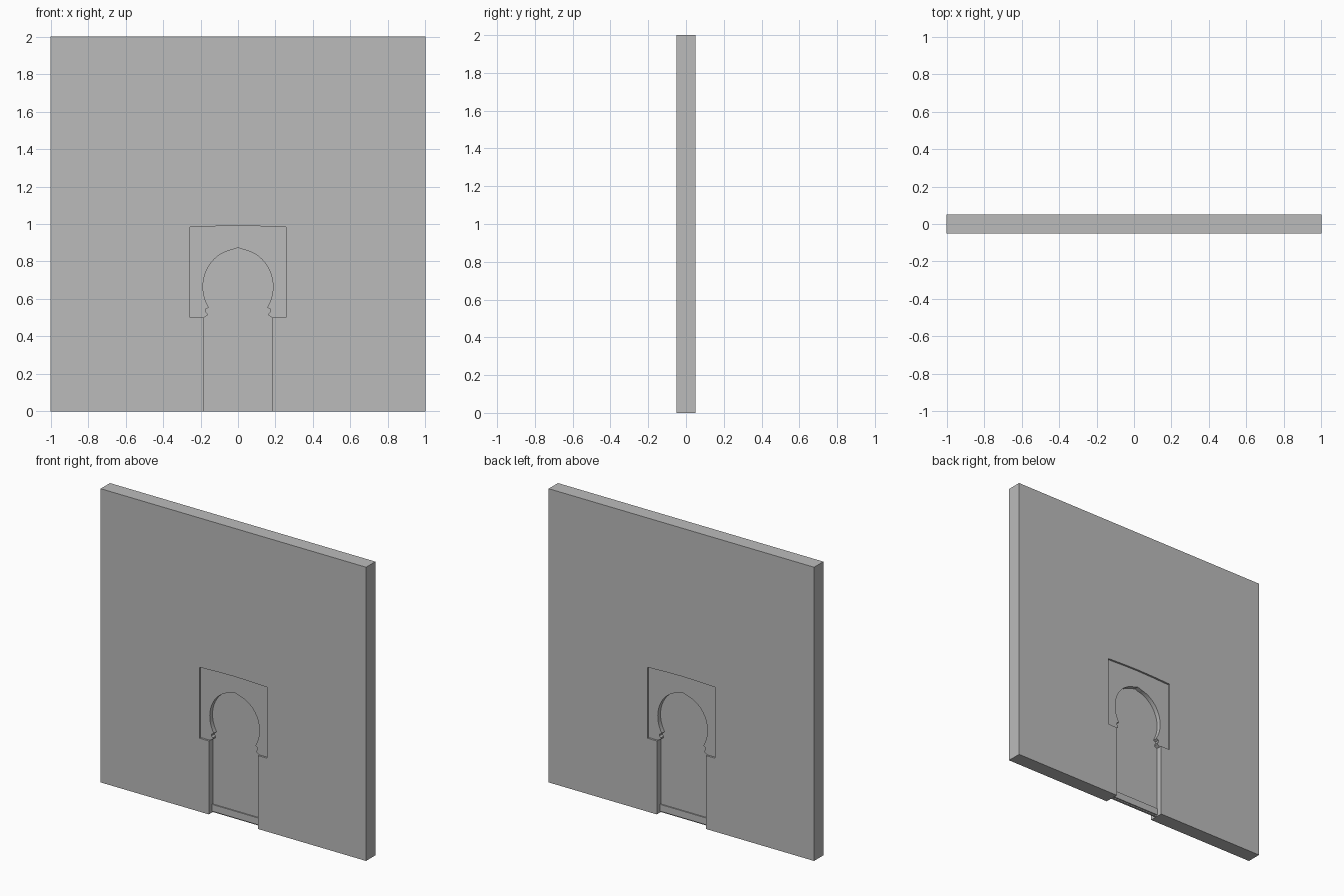
import bpy, bmesh
from math import sin, cos, radians

cube = bpy.data.objects.get("Cube")
if cube:
    bpy.data.objects.remove(cube)

stone = bpy.data.materials.new("grey_stone")
stone.use_nodes = True
stone.diffuse_color = (0.5, 0.5, 0.5, 1)
stone.node_tree.nodes["Principled BSDF"].inputs["Base Color"].default_value = (0.5, 0.5, 0.5, 1)

HALF = 0.05          # half the wall thickness
PANEL, DOOR, SILL = 0.013, 0.043, 0.035   # recess depths


def prism(name, outline, y0, y1):
    """Extrude an x-z outline from y0 to y1."""
    bm = bmesh.new()
    face = bm.faces.new([bm.verts.new((x, y0, z)) for x, z in outline])
    grown = bmesh.ops.extrude_face_region(bm, geom=[face])["geom"]
    for v in grown:
        if isinstance(v, bmesh.types.BMVert):
            v.co.y = y1
    bmesh.ops.recalc_face_normals(bm, faces=bm.faces)
    mesh = bpy.data.meshes.new(name)
    bm.to_mesh(mesh)
    bm.free()
    mesh.materials.append(stone)
    obj = bpy.data.objects.new(name, mesh)
    bpy.context.collection.objects.link(obj)
    return obj


def mirrored(right_side):
    """Close a right-hand profile with its mirror image."""
    return right_side + [(-x, z) for x, z in reversed(right_side) if x > 0]


def rect(w, z0, z1):
    return [(-w, z0), (w, z0), (w, z1), (-w, z1)]


# Horseshoe doorway profile: jamb, moulded impost, then the pointed arch
doorway = [(0.185, -0.1), (0.185, 0.5), (0.18, 0.502), (0.164, 0.512), (0.164, 0.522),
           (0.174, 0.532), (0.174, 0.545), (0.157, 0.553)]
for i in range(25):
    a = radians(-32 + i * 112 / 24)
    doorway.append((0.187 * cos(a), 0.665 + 0.2 * sin(a)))
doorway.append((0, 0.873))

# Square frame around the arch, with a slight rise in the top edge
frame = mirrored([(0.255, 0.5), (0.255, 0.983), (0.12, 0.988), (0, 0.99)])

wall = prism("wall", rect(1, 0, 2), -HALF, HALF)

# Cut the same recesses into both faces
for side, label in ((-1, "front"), (1, "back")):
    for part, outline, depth in (("frame", frame, PANEL), ("doorway", mirrored(doorway), DOOR)):
        cutter = prism(f"{label}_{part}_cutter", outline, side * 0.1, side * (HALF - depth))
        cutter.hide_render = True
        cutter.hide_set(True)
        cut = wall.modifiers.new(cutter.name, "BOOLEAN")
        cut.operation = "DIFFERENCE"
        cut.solver = "EXACT"
        cut.object = cutter

# Low threshold step standing out from the door on both faces
prism("threshold", rect(0.185, 0.008, 0.055), SILL - HALF, HALF - SILL)
